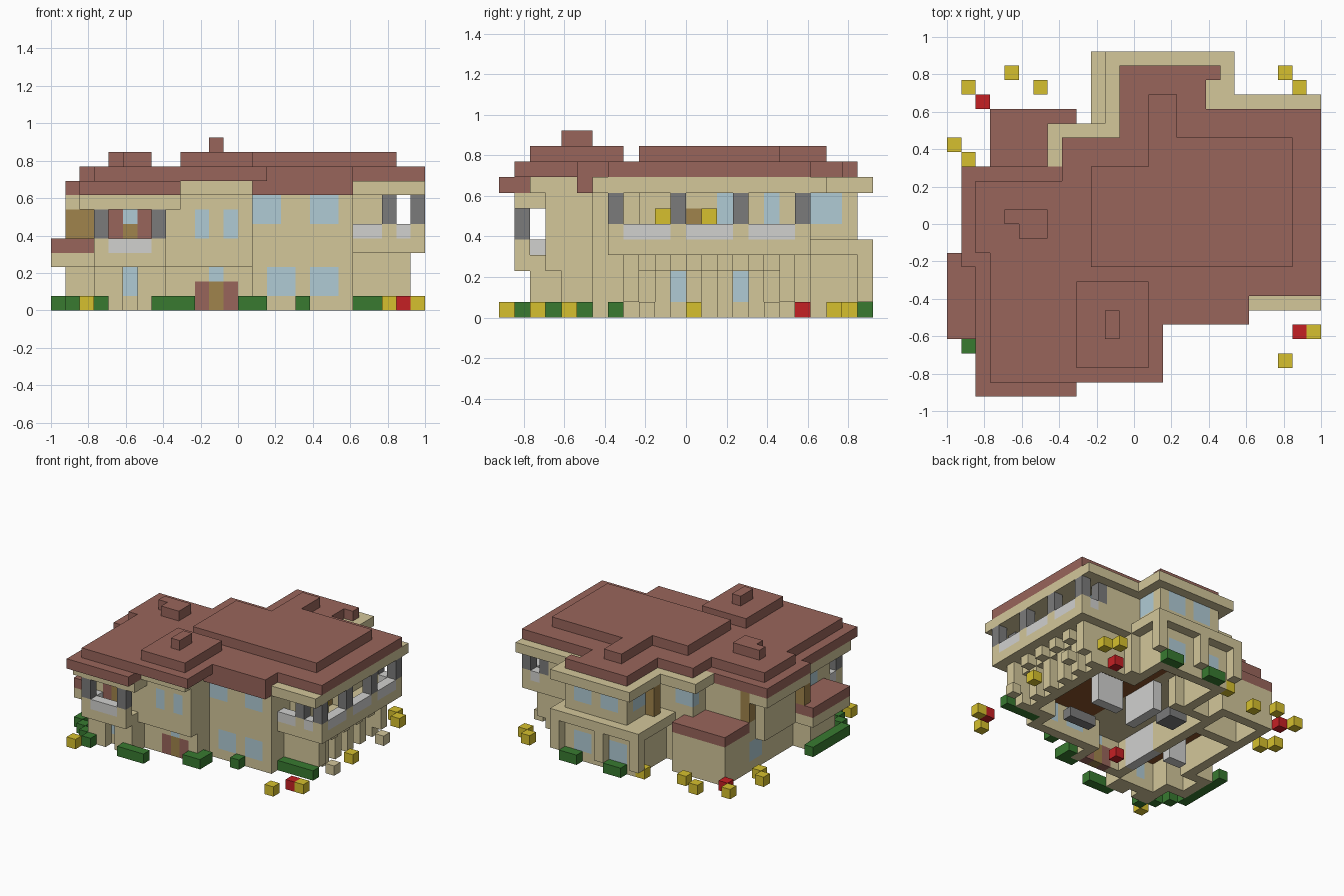
import bpy, bmesh
from mathutils import Vector

cube = bpy.data.objects.get("Cube")
if cube:
    bpy.data.objects.remove(cube)

U = 2 / 26                       # edge of one building block
ORIGIN = Vector((-13, -12, 0))
cells = {}                       # block position -> part name
part_colour = {}

COLOURS = {
    "plaster": (211, 199, 154), "roof_tile": (153, 101, 91), "charcoal": (123, 123, 123),
    "pale_grey": (209, 209, 207), "leaf_green": (56, 122, 48), "flower_yellow": (214, 192, 46),
    "flower_red": (197, 32, 36), "window_blue": (176, 203, 213), "wood": (160, 132, 76),
    "dark_wood": (140, 84, 42),
}


def linear(c):
    c /= 255
    return c / 12.92 if c <= 0.04045 else ((c + 0.055) / 1.055) ** 2.4


def material(name):
    mat = bpy.data.materials.new(name)
    rgba = (*[linear(c) for c in COLOURS[name]], 1)
    mat.use_nodes = True
    mat.diffuse_color = rgba
    shader = mat.node_tree.nodes["Principled BSDF"]
    shader.inputs["Base Color"].default_value = rgba
    shader.inputs["Roughness"].default_value = 0.9
    return mat


def box(part, colour, x0, x1, y0, y1, z0, z1):
    """Fill a block range; later boxes replace earlier ones."""
    part_colour[part] = colour
    for x in range(x0, x1):
        for y in range(y0, y1):
            for z in range(z0, z1):
                cells[x, y, z] = part


def carve(x0, x1, y0, y1, z0, z1):
    for x in range(x0, x1):
        for y in range(y0, y1):
            for z in range(z0, z1):
                cells.pop((x, y, z), None)


def walls(*r):
    box("house_walls", "plaster", *r)


def window(*r):
    box("windows", "window_blue", *r)


# Ground floor
walls(3, 8, 3, 16, 0, 4)
walls(1, 4, 5, 9, 0, 3)
walls(8, 14, 4, 18, 0, 4)
walls(14, 20, 6, 20, 0, 4)
walls(20, 21, 6, 19, 0, 4)
walls(21, 23, 8, 19, 0, 4)
walls(11, 19, 18, 23, 0, 4)
walls(3, 9, 16, 20, 0, 4)

# Open rooms below, with a timber ceiling
ROOMS = [(4, 8, 4, 15), (2, 4, 6, 8), (9, 13, 5, 17), (13, 20, 7, 18),
         (20, 22, 9, 18), (12, 18, 18, 22), (4, 8, 16, 19)]
for room in ROOMS:
    box("ceiling", "dark_wood", *room, 3, 4)
    carve(*room, 0, 3)
for part in [(8, 9, 6, 10), (13, 14, 12, 16), (16, 19, 13, 14), (5, 7, 9, 10)]:
    box("partitions", "pale_grey", *part, 0, 3)
box("furniture", "charcoal", 10, 12, 14, 16, 0, 1)
box("furniture", "charcoal", 16, 19, 9, 10, 0, 1)
box("armchair", "flower_red", 10, 11, 6, 7, 0, 1)

# Upper floor
walls(3, 9, 3, 16, 4, 8)
walls(2, 4, 10, 15, 3, 8)
walls(8, 14, 3, 18, 3, 9)
walls(14, 21, 6, 20, 4, 9)
walls(21, 23, 9, 20, 4, 8)

# Back ledge on corner posts, and cornices
box("back_ledge", "plaster", 10, 20, 18, 24, 4, 5)
for x in (10, 14, 19):
    box("ledge_posts", "plaster", x, x + 1, 23, 24, 1, 4)
walls(12, 19, 18, 23, 4, 9)
box("cornice", "plaster", 21, 26, 6, 21, 8, 9)
box("cornice", "plaster", 18, 22, 18, 21, 8, 9)
box("cornice", "plaster", 11, 20, 18, 24, 8, 9)
box("cornice", "plaster", 7, 12, 16, 19, 8, 9)
box("cornice", "plaster", 9, 14, 2, 9, 8, 9)
box("eave_beam", "plaster", 2, 9, 1, 9, 7, 8)
box("eave_beam", "plaster", 1, 4, 9, 16, 7, 8)

# Left front balcony
box("front_balcony", "plaster", 3, 8, 1, 3, 3, 4)
box("front_balcony", "plaster", 3, 8, 1, 2, 4, 5)
box("railings", "pale_grey", 4, 7, 1, 2, 4, 5)
box("railings", "pale_grey", 3, 4, 2, 3, 4, 5)
for x in (3, 7):
    box("balcony_posts", "charcoal", x, x + 1, 1, 2, 5, 7)
box("balcony_wall", "roof_tile", 4, 7, 3, 4, 4, 7)
window(5, 6, 3, 4, 6, 7)
box("doors", "wood", 5, 6, 3, 4, 4, 6)
for x in (3, 4, 6, 7):
    box("lower_columns", "plaster", x, x + 1, 2, 3, 0, 3)
window(5, 6, 3, 4, 1, 3)

# Right side balcony
box("side_balcony", "plaster", 21, 26, 7, 20, 4, 5)
for r in [(21, 26, 7, 8), (25, 26, 7, 20), (23, 26, 19, 20)]:
    box("side_balcony", "plaster", *r, 5, 6)
for y in (8, 12, 16):
    box("railings", "pale_grey", 25, 26, y, y + 3, 5, 6)
for y in (7, 19):
    box("railings", "pale_grey", 24, 25, y, y + 1, 5, 6)
    box("balcony_posts", "charcoal", 23, 24, y, y + 1, 6, 8)
box("railings", "pale_grey", 21, 23, 7, 8, 5, 6)
for y in (7, 11, 15, 19):
    box("balcony_posts", "charcoal", 25, 26, y, y + 1, 6, 8)
for y in (14, 17):
    window(22, 23, y, y + 1, 6, 8)
box("doors", "wood", 22, 23, 12, 13, 5, 7)
for y in (10, 13):
    box("yellow_flowers", "flower_yellow", 23, 24, y, y + 1, 6, 7)
    box("planters", "plaster", 23, 24, y, y + 1, 5, 6)

# Columns and brackets carrying the side balcony
box("lower_columns", "plaster", 23, 24, 8, 19, 3, 4)
for y in range(8, 19, 2):
    box("lower_columns", "plaster", 23, 24, y, y + 1, 0, 3)
    box("lower_columns", "plaster", 24, 25, y, y + 1, 1 if y in (8, 18) else 3, 4)
for y in (9, 17):
    box("stone_blocks", "plaster", 25, 26, y, y + 1, 0, 1)
for y in (11, 15):
    window(22, 23, y, y + 1, 1, 3)

# Recessed entrance and front windows
for x in (10, 12):
    box("door_frame", "roof_tile", x, x + 1, 4, 5, 0, 2)
    window(x, x + 1, 3, 4, 5, 7)
box("doors", "wood", 11, 12, 4, 5, 0, 2)
window(11, 12, 4, 5, 2, 3)
for x0, z in ((14, 6), (18, 6), (15, 1), (18, 1)):
    window(x0, x0 + 2, 6, 7, z, z + 2)

# Back and left windows
for x in (13, 16):
    window(x, x + 2, 22, 23, 6, 8)
window(18, 19, 20, 22, 6, 8)
window(12, 14, 22, 23, 1, 3)
window(16, 18, 22, 23, 1, 3)
window(8, 10, 17, 18, 6, 8)
window(12, 13, 20, 22, 6, 8)
window(3, 4, 14, 16, 1, 3)
window(3, 4, 5, 7, 5, 7)
for x0, x1, y, top in ((1, 3, 9, 7), (3, 4, 15, 8), (11, 12, 19, 8)):
    box("eave_brackets", "wood", x0, x1, y, y + 1, 5, top)

# Lower roofs
box("bay_cornice", "plaster", 0, 3, 4, 10, 3, 4)
box("bay_roof", "roof_tile", 0, 3, 4, 10, 4, 5)
box("annex_roof", "roof_tile", 3, 9, 16, 20, 4, 5)

# Stepped main roof
for r in [(2, 9, 0, 9), (1, 8, 9, 16), (14, 21, 5, 6)]:
    box("roof_eaves", "roof_tile", *r, 8, 9)
for r in [(3, 15, 1, 10), (2, 12, 10, 15), (8, 12, 10, 18), (12, 18, 9, 23),
          (18, 19, 22, 23), (15, 21, 5, 20), (21, 26, 7, 20)]:
    box("roof_middle", "roof_tile", *r, 9, 10)
for r in [(10, 24, 9, 16), (14, 24, 16, 18), (14, 16, 18, 21),
          (9, 14, 2, 8), (4, 7, 12, 13), (5, 7, 11, 12)]:
    box("roof_top", "roof_tile", *r, 10, 11)
box("chimney", "roof_tile", 11, 12, 4, 6, 11, 12)

# Hedges and flowers
for r in [(0, 1, 4, 10), (1, 2, 3, 4), (2, 3, 2, 3), (3, 4, 1, 2), (7, 10, 1, 2),
          (13, 15, 3, 4), (14, 15, 4, 5), (17, 18, 5, 6), (21, 25, 7, 8),
          (17, 19, 23, 24), (12, 14, 23, 24)]:
    box("hedges", "leaf_green", *r, 0, 1)
for x, y in [(1, 21), (4, 22), (6, 21), (0, 17), (1, 16), (23, 22), (24, 21),
             (25, 4), (23, 2), (2, 0), (25, 12), (10, 22)]:
    box("yellow_flowers", "flower_yellow", x, x + 1, y, y + 1, 0, 1)
for x, y in [(2, 20), (24, 4), (21, 19)]:
    box("red_flowers", "flower_red", x, x + 1, y, y + 1, 0, 1)


# Turn each part into a mesh of its exposed faces
def build(part, mat):
    bm = bmesh.new()
    for cell in [c for c, p in cells.items() if p == part]:
        centre = Vector(cell) + Vector((0.5, 0.5, 0.5)) + ORIGIN
        for axis in range(3):
            for side in (-1, 1):
                n = Vector([side if a == axis else 0 for a in range(3)])
                if tuple(int(c + d) for c, d in zip(cell, n)) in cells:
                    continue
                u = Vector([1 if a == (axis + 1) % 3 else 0 for a in range(3)])
                v = n.cross(u)
                ring = [(-u - v), (u - v), (u + v), (v - u)]
                bm.faces.new([bm.verts.new((centre + (n + c) / 2) * U) for c in ring])
    bmesh.ops.remove_doubles(bm, verts=bm.verts, dist=U / 100)
    bmesh.ops.dissolve_limit(bm, angle_limit=0.01, verts=bm.verts, edges=bm.edges)
    mesh = bpy.data.meshes.new(part)
    bm.to_mesh(mesh)
    bm.free()
    mesh.materials.append(mat)
    bpy.context.scene.collection.objects.link(bpy.data.objects.new(part, mesh))


materials = {name: material(name) for name in COLOURS}
for part, colour in part_colour.items():
    build(part, materials[colour])
